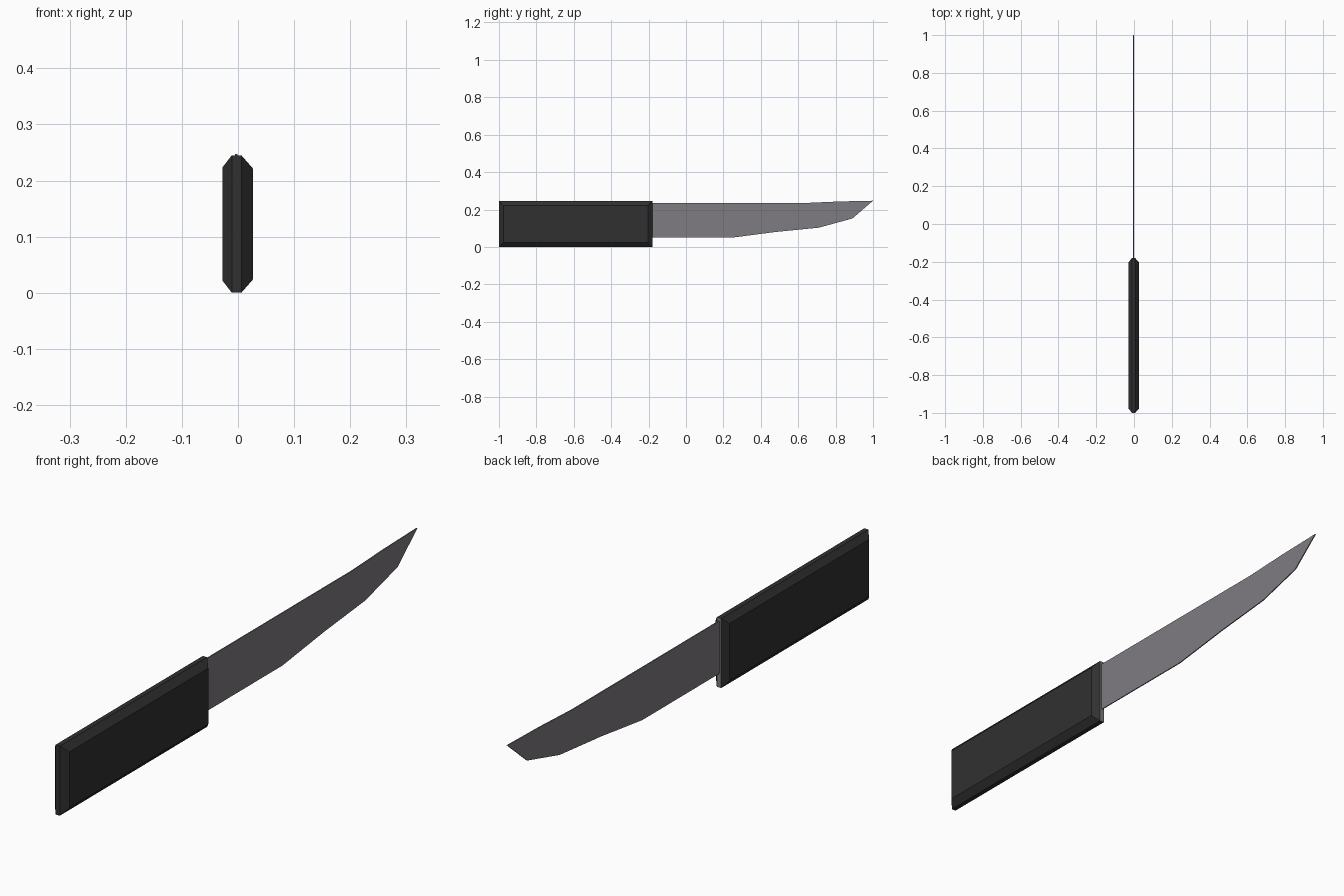
import bpy, bmesh

if "Cube" in bpy.data.objects:
    bpy.data.objects.remove(bpy.data.objects["Cube"])


def material(name, rgb):
    m = bpy.data.materials.new(name)
    m.diffuse_color = (*rgb, 1)
    m.use_nodes = True
    m.node_tree.nodes["Principled BSDF"].inputs["Base Color"].default_value = m.diffuse_color
    return m


black = material("handle_black", (0.030, 0.030, 0.030))
steel = material("blade_grey", (0.21, 0.20, 0.22))


def loft(name, rings, mats):
    """Closed solid through rings of equal point count."""
    bm = bmesh.new()
    loops = [[bm.verts.new(p) for p in r] for r in rings]
    n = len(loops[0])
    for a, b in zip(loops, loops[1:]):
        for i in range(n):
            j = (i + 1) % n
            bm.faces.new((a[i], a[j], b[j], b[i]))
    bm.faces.new(loops[0][::-1])
    bm.faces.new(loops[-1])
    bmesh.ops.recalc_face_normals(bm, faces=bm.faces)
    me = bpy.data.meshes.new(name)
    bm.to_mesh(me)
    bm.free()
    for m in mats:
        me.materials.append(m)
    ob = bpy.data.objects.new(name, me)
    bpy.context.collection.objects.link(ob)
    return ob


def rect(x, inset):
    y0, y1, z0, z1 = -1 + inset, -0.18 - inset, inset, 0.245 - inset
    return [(x, y0, z0), (x, y1, z0), (x, y1, z1), (x, y0, z1)]


# Handle: slab with wide chamfers towards both flat sides
handle = loft("handle", [rect(-0.028, 0.022), rect(-0.011, 0),
                         rect(0.006, 0), rect(0.027, 0.024)], [black, steel])
# Narrow end face towards the blade is bare metal
for f in handle.data.polygons:
    if f.normal.y > 0.95:
        f.material_index = 1

# Blade: thin flat profile, running a little into the handle
outline = [(-0.20, 0.235), (-0.20, 0.05), (0.25, 0.05), (0.48, 0.08),
           (0.71, 0.103), (0.89, 0.152), (1.0, 0.247), (0.82, 0.243),
           (0.64, 0.235)]
loft("blade", [[(x, y, z) for y, z in outline] for x in (-0.005, -0.001)], [steel])
